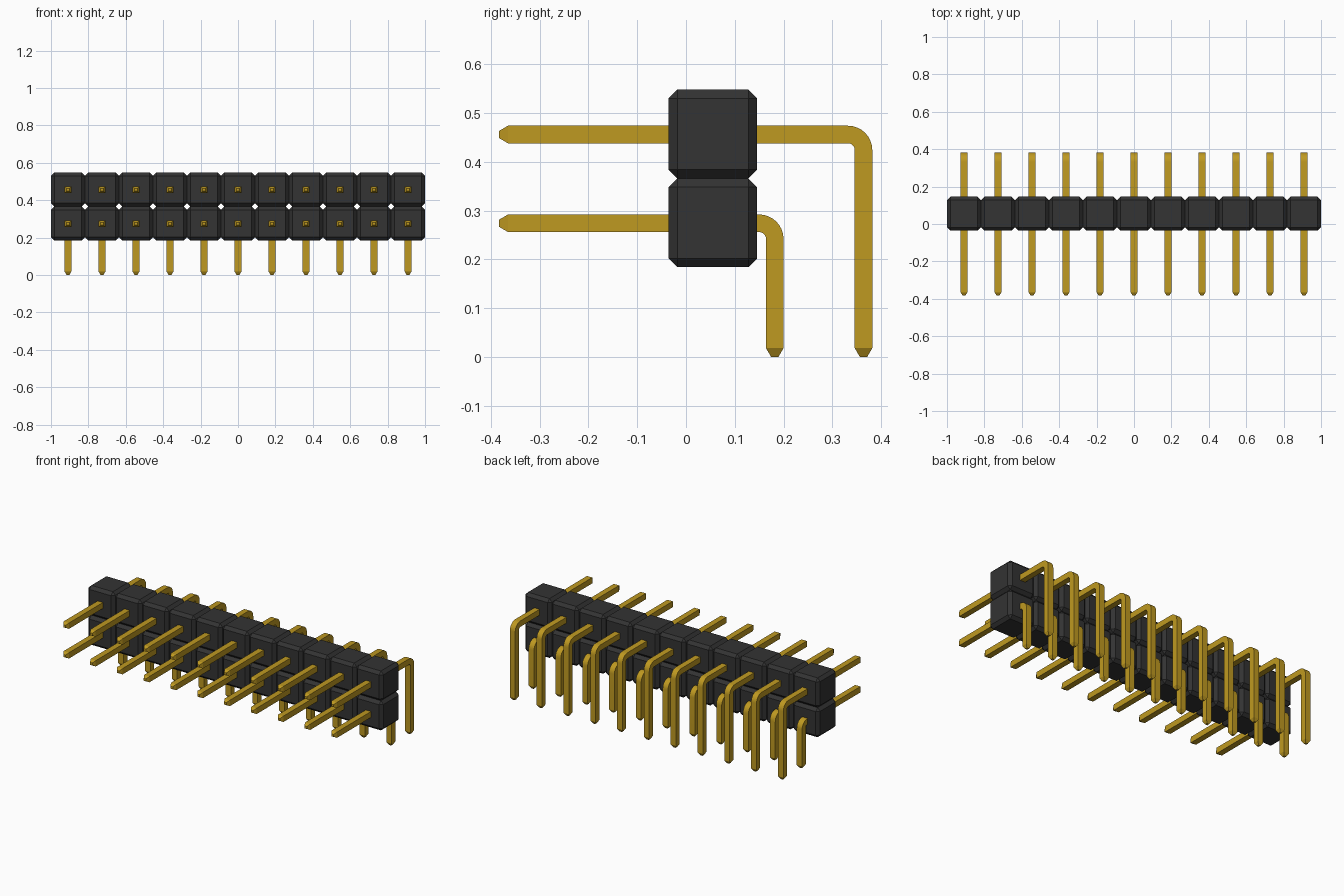
import bpy
import bmesh
import math

if "Cube" in bpy.data.objects:
    bpy.data.objects.remove(bpy.data.objects["Cube"], do_unlink=True)

COLUMNS = 11
PITCH = 2 / COLUMNS
HALF = 0.018          # half thickness of a pin
TIP = 0.0075          # half thickness at the pin ends
TAPER = 0.018         # length of the pointed ends
BEND = 0.032          # centreline radius of the bend
FRONT = -0.383        # front end of all pins
BLOCK_Y = 0.055       # centre of the housing
ROWS = {"lower": (0.274, 0.182), "upper": (0.456, 0.364)}  # pin height, leg depth


def material(name, rgb):
    mat = bpy.data.materials.new(name)
    mat.use_nodes = True
    mat.diffuse_color = (*rgb, 1)
    bsdf = mat.node_tree.nodes["Principled BSDF"]
    bsdf.inputs["Base Color"].default_value = (*rgb, 1)
    bsdf.inputs["Roughness"].default_value = 0.5
    return mat


def finish_mesh(bm, name, mat):
    bmesh.ops.recalc_face_normals(bm, faces=bm.faces)
    mesh = bpy.data.meshes.new(name)
    bm.to_mesh(mesh)
    bm.free()
    mesh.materials.append(mat)
    return mesh


def place(mesh, name, location):
    obj = bpy.data.objects.new(name, mesh)
    obj.location = location
    bpy.context.collection.objects.link(obj)
    return obj


# Chamfered housing cube
def block_mesh(mat):
    bm = bmesh.new()
    bmesh.ops.create_cube(bm, size=PITCH)
    bmesh.ops.bevel(bm, geom=bm.edges[:], offset=0.018, segments=1,
                    profile=0.5, affect="EDGES")
    return finish_mesh(bm, "housing_block", mat)


# Square pin swept along a path: front point, bend, leg, lower point
def pin_mesh(name, height, depth, mat, steps=8):
    path = [(FRONT, height, 0, TIP), (FRONT + TAPER, height, 0, HALF)]
    for i in range(steps + 1):
        a = math.pi / 2 * i / steps
        path.append((depth - BEND + BEND * math.sin(a),
                     height - BEND + BEND * math.cos(a), a, HALF))
    path += [(depth, TAPER, math.pi / 2, HALF), (depth, 0, math.pi / 2, TIP)]

    bm = bmesh.new()
    rings = []
    for y, z, a, h in path:
        rings.append([bm.verts.new((u * h, y + v * h * math.sin(a), z + v * h * math.cos(a)))
                      for u, v in ((-1, -1), (1, -1), (1, 1), (-1, 1))])
    for r, s in zip(rings, rings[1:]):
        for k in range(4):
            n = (k + 1) % 4
            bm.faces.new((r[k], r[n], s[n], s[k]))
    bm.faces.new(rings[0])
    bm.faces.new(rings[-1])
    return finish_mesh(bm, name, mat)


black = material("black plastic", (0.033, 0.033, 0.033))
gold = material("gold metal", (0.52, 0.32, 0.015))

# Two rows of blocks and bent pins
block = block_mesh(black)
pins = []
for row, (height, depth) in ROWS.items():
    pin = pin_mesh(row + "_pin", height, depth, gold)
    for i in range(COLUMNS):
        x = (i - (COLUMNS - 1) / 2) * PITCH
        place(block, f"{row}_housing_block_{i + 1}", (x, BLOCK_Y, height + 0.001))
        pins.append(place(pin, f"{row}_pin_{i + 1}", (x, 0, 0)))

# Smooth the bends while keeping the pin edges sharp
bpy.ops.object.select_all(action="DESELECT")
for obj in (pins[0], pins[-1]):
    obj.select_set(True)
    bpy.context.view_layer.objects.active = obj
    bpy.ops.object.shade_smooth_by_angle(angle=math.radians(25))
    obj.select_set(False)
